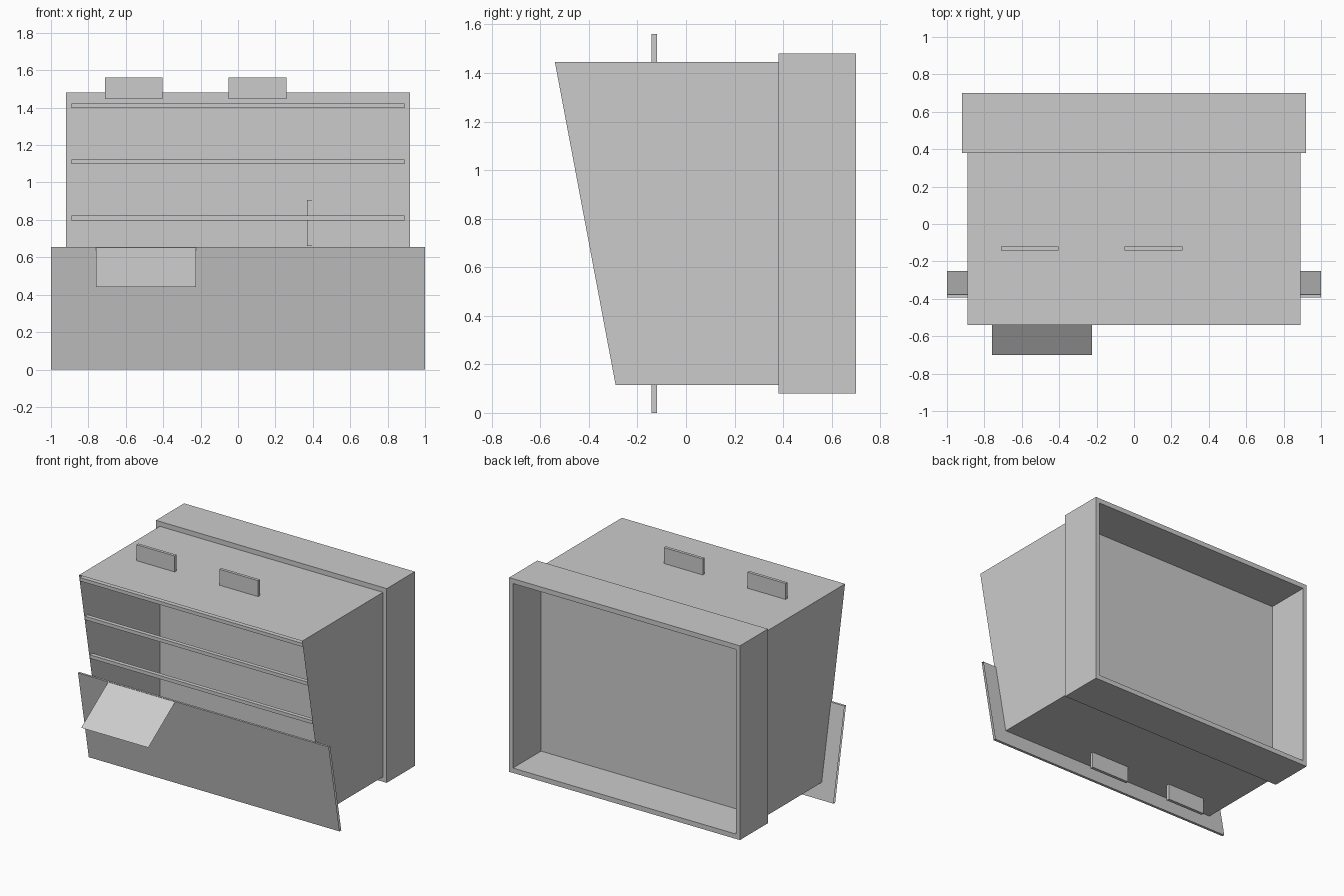
import bpy

if "Cube" in bpy.data.objects:
    bpy.data.objects.remove(bpy.data.objects["Cube"])


def mesh(name, verts, faces):
    me = bpy.data.meshes.new(name)
    me.from_pydata(verts, [], faces)
    me.update()
    ob = bpy.data.objects.new(name, me)
    bpy.context.collection.objects.link(ob)
    return ob


def strip(name, profile, x0, x1, closed=False, caps=False):
    """Sweep a (y, z) profile along x, optionally closed and capped."""
    n = len(profile)
    verts = [(x, y, z) for x in (x0, x1) for y, z in profile]
    faces = [(i, (i + 1) % n, n + (i + 1) % n, n + i)
             for i in range(n if closed else n - 1)]
    if caps:
        faces += [tuple(range(n))[::-1], tuple(range(n, 2 * n))]
    return mesh(name, verts, faces)


def slope(z):
    """Depth of the slanted front at height z."""
    return -0.29 - (z - 0.115) * 0.25 / 1.33


BOTTOM, TOP, MID = 0.115, 1.445, 0.78

# Cabinet shell: open slanted front, thin walls, wall at the back
strip("cabinet_shell", [(slope(BOTTOM), BOTTOM), (0.38, BOTTOM), (0.38, TOP), (slope(TOP), TOP)],
      -0.89, 0.89, caps=True)

# Rear collar: hollow rectangular frame, open to the rear
verts = [(sx * w, y, MID + sz * h)
         for y in (0.38, 0.70) for w, h in ((0.92, 0.70), (0.89, 0.665))
         for sx, sz in ((-1, -1), (1, -1), (1, 1), (-1, 1))]
faces = []
for i in range(4):
    j = (i + 1) % 4
    for a, b in ((0, 8), (8, 12), (12, 4), (4, 0)):
        faces.append((a + i, a + j, b + j, b + i))
strip_collar = mesh("rear_collar", verts, faces)

# Slats across the front opening
for k in range(5):
    z = 1.41 - 0.3 * k
    y = slope(z)
    strip("front_slat", [(y + 0.005, z - 0.0125), (y + 0.035, z - 0.0125),
                         (y + 0.035, z + 0.0125), (y + 0.005, z + 0.0125)],
          -0.89, 0.89, closed=True)

# Wide slanted front panel, open at its ends
strip("front_panel", [(-0.271, 0), (-0.394, 0.655), (-0.378, 0.655), (-0.252, 0)],
      -1.0, 1.0, closed=True)

# Sloping flap hanging from the panel's top edge
strip("front_flap", [(-0.39, 0.655), (-0.70, 0.44)], -0.76, -0.225)

# Tabs and square plates, mirrored on top and bottom
for s, side in ((1, "top"), (-1, "bottom")):
    for x0, x1 in ((-0.71, -0.405), (-0.05, 0.26)):
        z0, z1 = MID + s * 0.665, MID + s * 0.78
        y0, y1 = -0.142, -0.12
        strip(side + "_tab", [(y0, z0), (y1, z0), (y1, z1), (y0, z1)], x0, x1,
              closed=True, caps=True)
        c, z = (x0 + x1) / 2, MID + s * 0.667
        strip(side + "_plate", [(-0.085, z), (0.18, z)], c - 0.133, c + 0.133)

# Square plates on the side walls
for x in (-0.892, 0.892):
    mesh("side_plate", [(x, -0.085, 0.66), (x, 0.18, 0.66), (x, 0.18, 0.905), (x, -0.085, 0.905)],
         [(0, 1, 2, 3)])

# Layered sheets on the inside of the back wall
for y, x0, x1, z0, z1 in ((0.374, 0.395, 0.79, 0.655, 0.935),
                          (0.370, 0.37, 0.65, 0.66, 0.905),
                          (0.366, 0.51, 0.685, 0.72, 0.87)):
    strip("inner_sheet", [(y, z0), (y, z1)], x0, x1)
